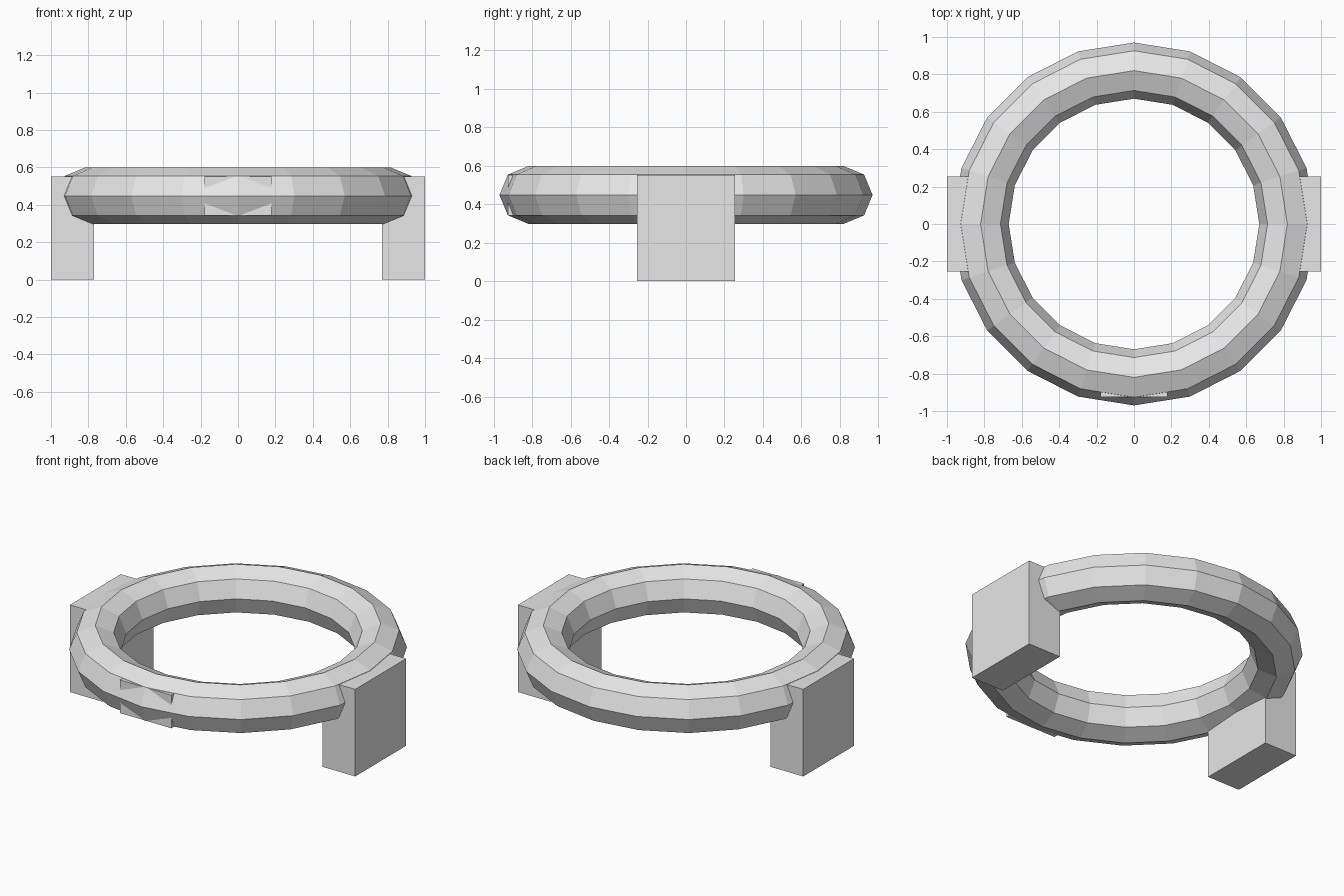
import bpy

cube = bpy.data.objects.get("Cube")
if cube:
    bpy.data.objects.remove(cube, do_unlink=True)

# Single plain grey
GREY = (0.8, 0.8, 0.8, 1)
grey = bpy.data.materials.new("plain grey")
grey.use_nodes = True
grey.diffuse_color = GREY
grey.node_tree.nodes["Principled BSDF"].inputs["Base Color"].default_value = GREY


def finish(name):
    obj = bpy.context.object
    obj.name = name
    obj.data.materials.append(grey)
    return obj


def block(name, low, high):
    """Axis-aligned box between two corners."""
    centre = [(a + b) / 2 for a, b in zip(low, high)]
    size = [b - a for a, b in zip(low, high)]
    bpy.ops.mesh.primitive_cube_add(size=1, location=centre)
    obj = finish(name)
    obj.scale = size
    bpy.ops.object.transform_apply(location=False, rotation=False, scale=True)
    return obj


# Faceted ring
bpy.ops.mesh.primitive_torus_add(
    major_segments=20, minor_segments=8,
    major_radius=0.82, minor_radius=0.15, location=(0, 0, 0.448))
finish("ring")

# Side legs
block("left_leg", (0.77, -0.255, 0), (1, 0.255, 0.552))
block("right_leg", (-1, -0.255, 0), (-0.77, 0.255, 0.552))

# Small block let into the front of the ring
block("front_block", (-0.18, -0.925, 0.342), (0.18, -0.82, 0.552))
